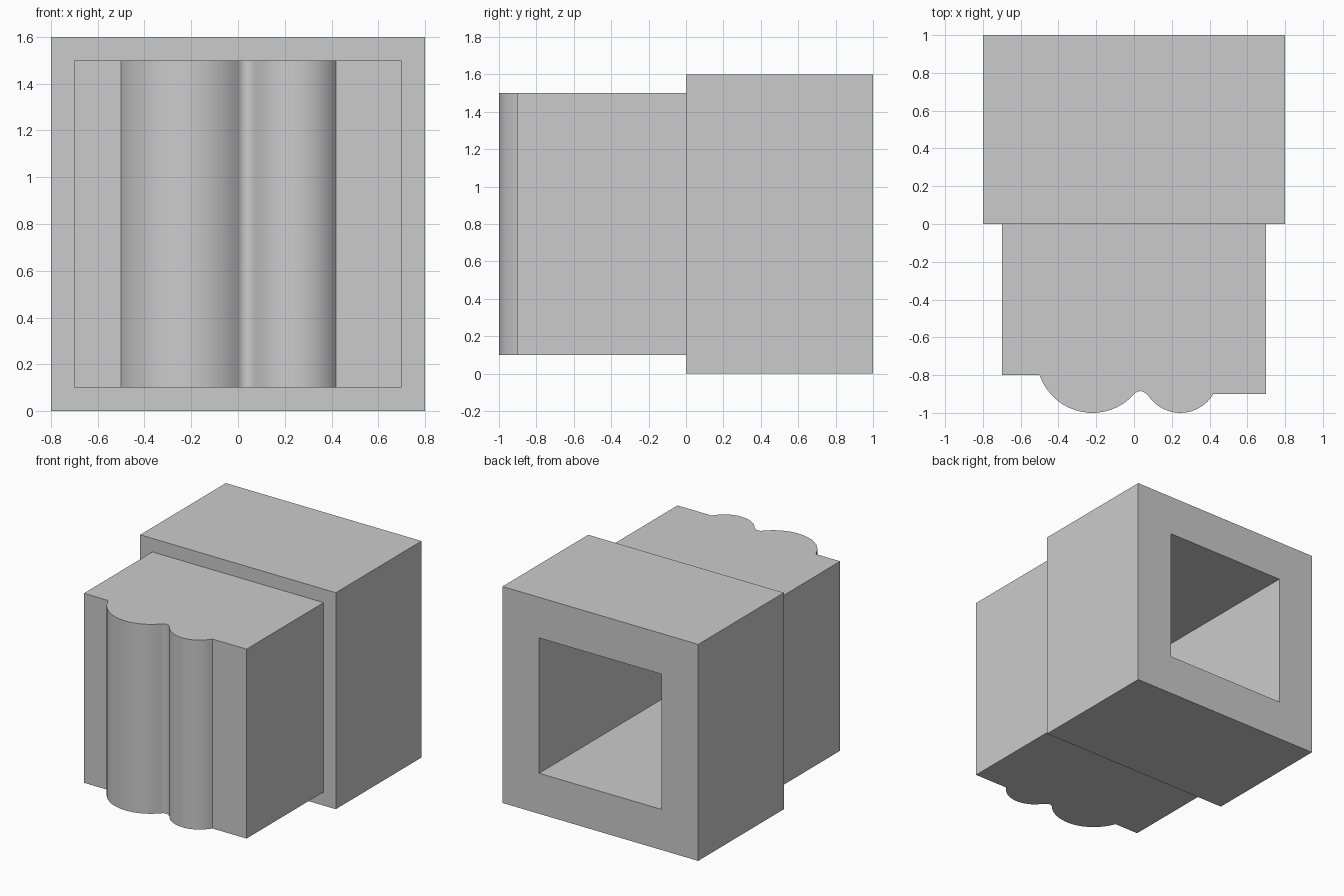
import bpy, bmesh
from math import cos, sin, radians

if "Cube" in bpy.data.objects:
    bpy.data.objects.remove(bpy.data.objects["Cube"])


def prism(name, outline, z0, z1):
    """Extrude an (x, y) outline from z0 up to z1."""
    bm = bmesh.new()
    face = bm.faces.new([bm.verts.new((x, y, z0)) for x, y in outline])
    top = bmesh.ops.extrude_face_region(bm, geom=[face])["geom"]
    verts = [v for v in top if isinstance(v, bmesh.types.BMVert)]
    bmesh.ops.translate(bm, verts=verts, vec=(0, 0, z1 - z0))
    bmesh.ops.recalc_face_normals(bm, faces=bm.faces)
    mesh = bpy.data.meshes.new(name)
    bm.to_mesh(mesh)
    bm.free()
    obj = bpy.data.objects.new(name, mesh)
    bpy.context.collection.objects.link(obj)
    return obj


def rect(half, y0, y1):
    return [(-half, y0), (half, y0), (half, y1), (-half, y1)]


def arc(cx, r, a0, a1, n=16):
    """Arc whose lowest point touches y = -1; angles in degrees."""
    angles = [radians(a0 + (a1 - a0) * i / n) for i in range(n + 1)]
    return [(cx + r * cos(a), -1 + r + r * sin(a)) for a in angles]


def combine(target, other, operation):
    mod = target.modifiers.new(operation.title(), 'BOOLEAN')
    mod.operation, mod.solver, mod.object = operation, 'EXACT', other
    bpy.context.view_layer.objects.active = target
    bpy.ops.object.modifier_apply(modifier=mod.name)
    bpy.data.objects.remove(other)


# Rear block
body = prism("socket_block", rect(0.8, 0, 1), 0, 1.6)

# Front plug: two rounded bulges joined by a small fillet
profile = [(-0.7, 0.1), (-0.7, -0.8)]
profile += arc(-0.22, 0.296, 199, 318.5)
profile += [(0.014, -0.889), (0.034, -0.884), (0.052, -0.889), (0.066, -0.900)]
profile += arc(0.245, 0.203, 213.5, 329.5)
profile += [(0.7, -0.9), (0.7, 0.1)]
combine(body, prism("front_plug", profile, 0.1, 1.5), 'UNION')

# Square socket, open at the back
combine(body, prism("socket_cutter", rect(0.5, -0.6, 1.2), 0.3, 1.3), 'DIFFERENCE')

# Smooth bulges, sharp corners
bpy.ops.object.select_all(action='DESELECT')
body.select_set(True)
bpy.context.view_layer.objects.active = body
bpy.ops.object.shade_smooth_by_angle(angle=radians(30))
